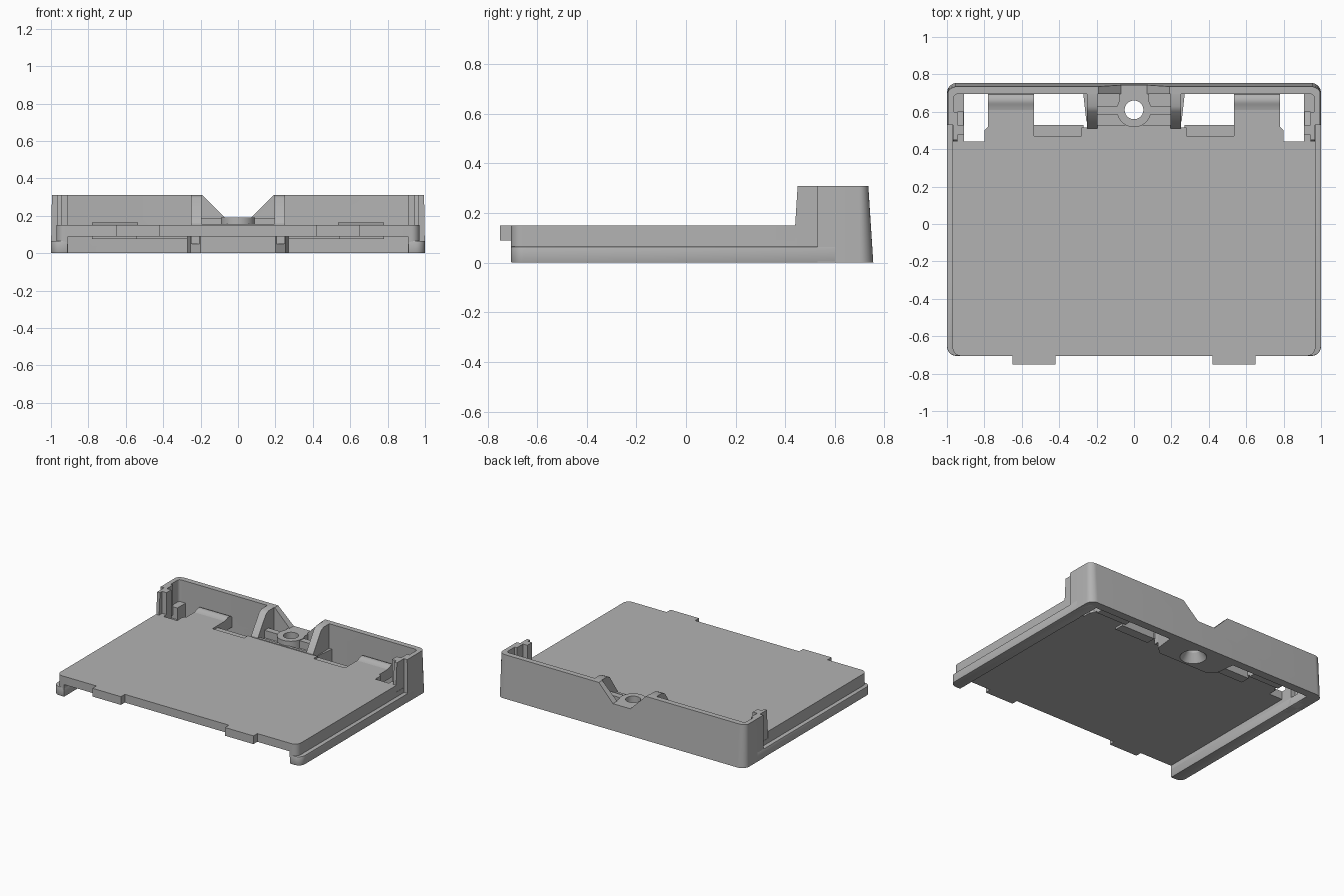
import bpy, bmesh
from math import sin, cos, radians

cube = bpy.data.objects.get("Cube")
if cube:
    bpy.data.objects.remove(cube)

GREY = (0.45, 0.45, 0.45, 1)
mat = bpy.data.materials.new("plain grey plastic")
mat.use_nodes = True
mat.diffuse_color = GREY
mat.node_tree.nodes["Principled BSDF"].inputs["Base Color"].default_value = GREY


def apply(ob, kind, **settings):
    mod = ob.modifiers.new(kind.lower(), kind)
    for key, value in settings.items():
        setattr(mod, key, value)
    bpy.ops.object.select_all(action="DESELECT")
    bpy.context.view_layer.objects.active = ob
    ob.select_set(True)
    bpy.ops.object.modifier_apply(modifier=mod.name)


def finish(name, bm, mirror=False, bevel=0):
    bmesh.ops.recalc_face_normals(bm, faces=bm.faces)
    mesh = bpy.data.meshes.new(name)
    bm.to_mesh(mesh)
    bm.free()
    mesh.materials.append(mat)
    ob = bpy.data.objects.new(name, mesh)
    bpy.context.collection.objects.link(ob)
    if bevel:
        apply(ob, "BEVEL", width=bevel, segments=2, limit_method="ANGLE")
    if mirror:
        apply(ob, "MIRROR", use_mirror_merge=False)
    return ob


def prism(name, pts, axis, lo, hi, **options):
    """Extrude a 2D outline along x, y or z."""
    place = {"x": lambda a, b, t: (t, a, b),
             "y": lambda a, b, t: (a, t, b),
             "z": lambda a, b, t: (a, b, t)}[axis]
    bm = bmesh.new()
    low = [bm.verts.new(place(a, b, lo)) for a, b in pts]
    high = [bm.verts.new(place(a, b, hi)) for a, b in pts]
    bm.faces.new(low)
    bm.faces.new(high)
    for i in range(len(pts)):
        j = (i + 1) % len(pts)
        bm.faces.new((low[i], low[j], high[j], high[i]))
    return finish(name, bm, **options)


def box(name, x, y, z, **options):
    pts = [(x[0], y[0]), (x[1], y[0]), (x[1], y[1]), (x[0], y[1])]
    return prism(name, pts, "z", z[0], z[1], **options)


def arc(cx, cy, r, start, end, steps=8):
    angles = [radians(start + (end - start) * i / steps) for i in range(steps + 1)]
    return [(cx + r * cos(a), cy + r * sin(a)) for a in angles]


def both_sides(half):
    return half + [(-x, y) for x, y in reversed(half)]


def cone(name, r1, r2, z1, z2, y):
    bm = bmesh.new()
    bmesh.ops.create_cone(bm, cap_ends=True, segments=40, radius1=r1, radius2=r2, depth=z2 - z1)
    bmesh.ops.translate(bm, verts=bm.verts, vec=(0, y, (z1 + z2) / 2))
    return finish(name, bm)


def cut(ob, *cutters):
    for cutter in cutters:
        apply(ob, "BOOLEAN", operation="DIFFERENCE", solver="EXACT", object=cutter)


# Main plate with two front tabs and rear openings
half = [(0.42, -0.705), (0.42, -0.75), (0.65, -0.75), (0.65, -0.705)]
half += arc(0.925, -0.66, 0.045, -90, 0)
half += [(0.97, 0.44), (0.80, 0.44), (0.80, 0.50), (0.78, 0.52), (0.78, 0.71),
         (0.535, 0.71), (0.535, 0.47), (0.28, 0.47), (0.28, 0.515)]
prism("main_plate", both_sides(half), "z", 0.09, 0.15)

# Stepped ledges in front of the windows
box("window_ledge", (0.27, 0.545), (0.46, 0.53), (0.075, 0.135), mirror=True)

# Rounded ridges where the plate meets the rear wall
ridge = [(0.55, 0.075), (0.55, 0.145), (0.61, 0.15)] + arc(0.66, 0.12, 0.045, 120, 20)
ridge += [(0.71, 0.13), (0.71, 0.075)]
prism("plate_ridge", ridge, "x", 0.535, 0.78, mirror=True)

# Side rails with an outer step
rail = [(0.91, -0.705)] + arc(0.95, -0.655, 0.05, -90, 0) + [(1.0, 0.6), (0.965, 0.71), (0.91, 0.71)]
prism("side_rail", rail, "z", 0, 0.065, mirror=True, bevel=0.004)
upper = [(0.91, -0.705)] + arc(0.925, -0.66, 0.045, -90, 0) + [(0.97, 0.53), (0.91, 0.53)]
prism("rail_riser", upper, "z", 0.05, 0.10, mirror=True)

# Rear wall wrapping around both corners, drafted towards the top
half = [(0.963, 0.53), (1.0, 0.53)] + arc(0.945, 0.70, 0.055, 0, 90)
outer = half[1:]
inner = [(0.963, 0.53)] + arc(0.943, 0.675, 0.02, 0, 90, 4)
outline = both_sides(outer) + list(reversed(both_sides(inner)))
wall = prism("rear_wall", outline, "z", 0, 0.31)
for v in wall.data.vertices:
    if v.co.z > 0.2:
        if v.co.y > 0.698:
            v.co.y -= 0.02 * (v.co.y - 0.695) / 0.06
        if abs(v.co.x) > 0.965:
            v.co.x *= 0.995
notch = prism("notch_cutter", [(-0.20, 0.32), (-0.07, 0.19), (0.07, 0.19), (0.20, 0.32)], "y", 0.6, 0.8)
cut(wall, notch)

# Corner clips standing inside the side walls
clip = [(0.44, 0.09), (0.44, 0.15), (0.45, 0.31), (0.60, 0.31), (0.60, 0.09)]
prism("clip_wall", clip, "x", 0.945, 0.968, mirror=True)
box("clip_hook", (0.91, 0.95), (0.475, 0.53), (0, 0.31), mirror=True)
box("clip_foot", (0.91, 0.965), (0.44, 0.53), (0, 0.15), mirror=True)
box("corner_block", (0.91, 0.968), (0.60, 0.70), (0, 0.15), mirror=True)

# Screw boss: base, collar, cross ribs and lips
hole_y = 0.61
base = prism("boss_base", both_sides([(0.20, 0.505), (0.255, 0.55), (0.275, 0.73)]), "z", 0.001, 0.13)
collar = cone("boss_collar", 0.092, 0.092, 0.10, 0.19, hole_y)
cross = box("boss_cross_rib", (-0.20, 0.20), (0.585, 0.63), (0.10, 0.185))
back = box("boss_back_ledge", (-0.08, 0.08), (0.64, 0.72), (0.10, 0.19))
box("boss_front_lip", (-0.20, 0.20), (0.51, 0.53), (0.10, 0.155))

bore = cone("bore_cutter", 0.05, 0.05, -0.1, 0.4, hole_y)
sink = cone("countersink_cutter", 0.095, 0.045, -0.01, 0.07, hole_y)
cut(base, bore, sink)
for part in (collar, cross, back):
    cut(part, bore)

# Sloping gussets either side of the boss
gusset = [(0.51, 0.05), (0.51, 0.16), (0.60, 0.295), (0.63, 0.31), (0.71, 0.31), (0.71, 0.05)]
prism("boss_gusset", gusset, "x", 0.195, 0.25, mirror=True)

# Cutters have done their work
for cutter in (notch, bore, sink):
    bpy.data.objects.remove(cutter)

# Smooth rounded parts while keeping crisp edges
bpy.ops.object.select_all(action="DESELECT")
for ob in bpy.context.collection.objects:
    if ob.type == "MESH":
        ob.select_set(True)
        bpy.context.view_layer.objects.active = ob
bpy.ops.object.shade_smooth_by_angle(angle=radians(30))
